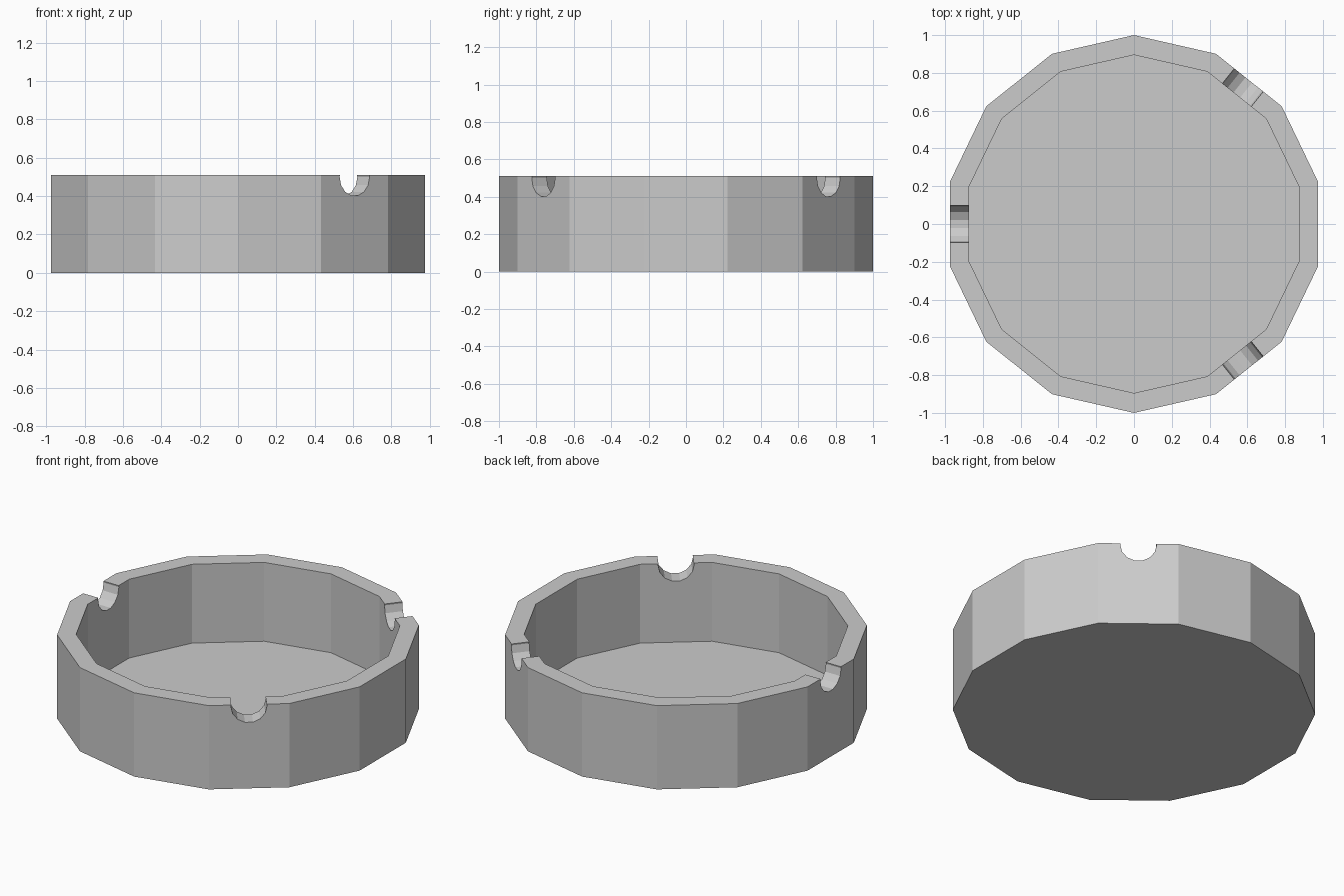
import bpy
from math import pi, cos, sin

if "Cube" in bpy.data.objects:
    bpy.data.objects.remove(bpy.data.objects["Cube"])

SIDES = 14
HEIGHT, FLOOR = 0.51, 0.03
R_OUT, R_IN = 1.0, 0.895
NOTCH_R, NOTCH_Z = 0.1, 0.5


def cylinder(name, radius, z0, z1):
    # fourteen-sided prism with one corner on +y
    bpy.ops.mesh.primitive_cylinder_add(vertices=SIDES, radius=radius, depth=z1 - z0,
                                        location=(0, 0, (z0 + z1) / 2))
    ob = bpy.context.object
    ob.name = name
    return ob


def cut(target, cutter):
    cutter.hide_render = True
    mod = target.modifiers.new("cut", 'BOOLEAN')
    mod.operation = 'DIFFERENCE'
    mod.solver = 'EXACT'
    mod.object = cutter
    bpy.context.view_layer.objects.active = target
    bpy.ops.object.modifier_apply(modifier=mod.name)
    bpy.data.objects.remove(cutter)


# Bowl: faceted outer wall, hollowed out above a thin floor
bowl = cylinder("ashtray_bowl", R_OUT, 0, HEIGHT)
cut(bowl, cylinder("hollow_cutter", R_IN, FLOOR, HEIGHT + 0.2))

# Rim notches: three round grooves centred on wall faces
step = 2 * pi / SIDES
for angle in (pi, 2 * step, -2 * step):
    groove = cylinder("notch_cutter", NOTCH_R, -0.2, 0.2)
    groove.location = (0.92 * cos(angle), 0.92 * sin(angle), NOTCH_Z)
    groove.rotation_euler = (0, pi / 2, angle)
    bpy.context.view_layer.update()
    cut(bowl, groove)
